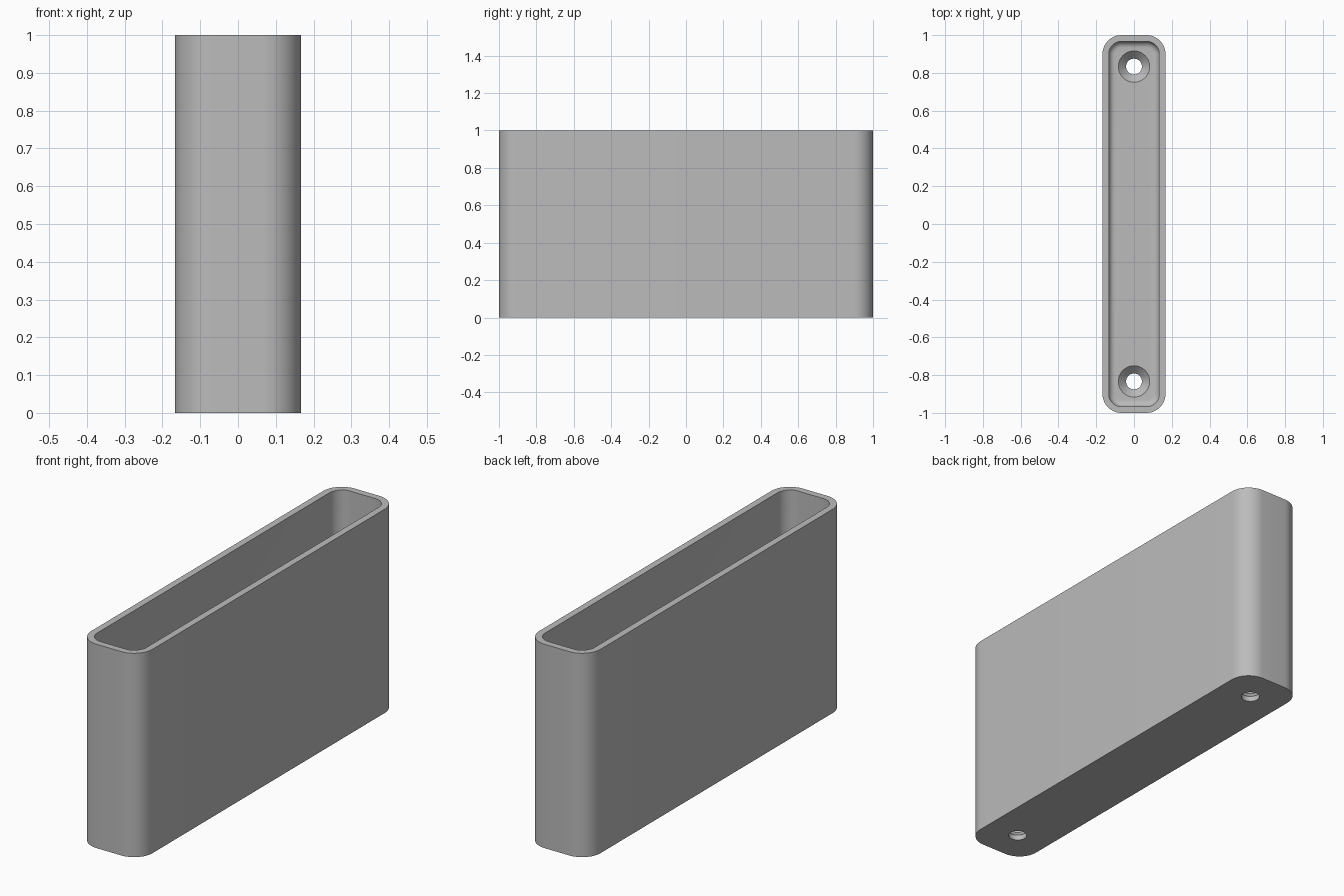
import bpy, bmesh, math

if "Cube" in bpy.data.objects:
    bpy.data.objects.remove(bpy.data.objects["Cube"], do_unlink=True)

HALF_X, HALF_Y, HEIGHT = 1 / 6, 1.0, 1.0
CORNER, WALL, FLOOR, FILLET = 0.1, 1 / 30, 1 / 15, 1 / 30
HOLE_Y, HOLE_R, SINK_R = 5 / 6, 0.042, 0.083
CORNER_STEPS, FILLET_STEPS, HOLE_STEPS = 12, 6, 48

grey = bpy.data.materials.new("plain grey")
grey.use_nodes = True
colour = (0.5, 0.5, 0.5, 1)
grey.diffuse_color = colour
grey.node_tree.nodes["Principled BSDF"].inputs["Base Color"].default_value = colour


def rounded_loop(inset, z):
    """Rounded rectangle, moved inwards by inset, at height z."""
    r = CORNER - inset
    points = []
    for i, (sx, sy) in enumerate([(1, 1), (-1, 1), (-1, -1), (1, -1)]):
        for k in range(CORNER_STEPS + 1):
            a = math.pi / 2 * (i + k / CORNER_STEPS)
            points.append((sx * (HALF_X - CORNER) + r * math.cos(a),
                           sy * (HALF_Y - CORNER) + r * math.sin(a), z))
    return points


def circle_loop(r, y, z):
    turn = 2 * math.pi / HOLE_STEPS
    return [(r * math.cos(k * turn), y + r * math.sin(k * turn), z)
            for k in range(HOLE_STEPS)]


def skin(name, loops):
    """Bridge a stack of loops and cap both ends."""
    bm = bmesh.new()
    rings = [[bm.verts.new(p) for p in loop] for loop in loops]
    for a, b in zip(rings, rings[1:]):
        for k in range(len(a)):
            n = (k + 1) % len(a)
            bm.faces.new((a[k], a[n], b[n], b[k]))
    bm.faces.new(rings[0][::-1])
    bm.faces.new(rings[-1])
    bmesh.ops.recalc_face_normals(bm, faces=bm.faces)
    mesh = bpy.data.meshes.new(name)
    bm.to_mesh(mesh)
    bm.free()
    mesh.materials.append(grey)
    obj = bpy.data.objects.new(name, mesh)
    bpy.context.collection.objects.link(obj)
    return obj


# Open tray: outer wall, rim, inner wall, filleted floor
loops = [rounded_loop(0, 0), rounded_loop(0, HEIGHT), rounded_loop(WALL, HEIGHT)]
for k in range(FILLET_STEPS + 1):
    a = math.pi / 2 * k / FILLET_STEPS
    loops.append(rounded_loop(WALL + FILLET * (1 - math.cos(a)),
                              FLOOR + FILLET * (1 - math.sin(a))))
tray = skin("tray", loops)
bpy.context.view_layer.objects.active = tray
tray.select_set(True)

# Countersunk screw holes through the floor
sink_z = FLOOR - (SINK_R - HOLE_R)
extra = 0.012
for side, y in (("front", -HOLE_Y), ("back", HOLE_Y)):
    cutter = skin(side + "_screw_hole_cutter", [
        circle_loop(HOLE_R, y, -0.1),
        circle_loop(HOLE_R, y, sink_z),
        circle_loop(SINK_R + extra, y, FLOOR + extra)])
    cutter.hide_render = True
    cut = tray.modifiers.new(side + "_screw_hole", "BOOLEAN")
    cut.operation = "DIFFERENCE"
    cut.solver = "EXACT"
    cut.object = cutter
    bpy.ops.object.modifier_apply(modifier=cut.name)
    bpy.data.objects.remove(cutter, do_unlink=True)

bpy.ops.object.shade_smooth_by_angle(angle=math.radians(30))
